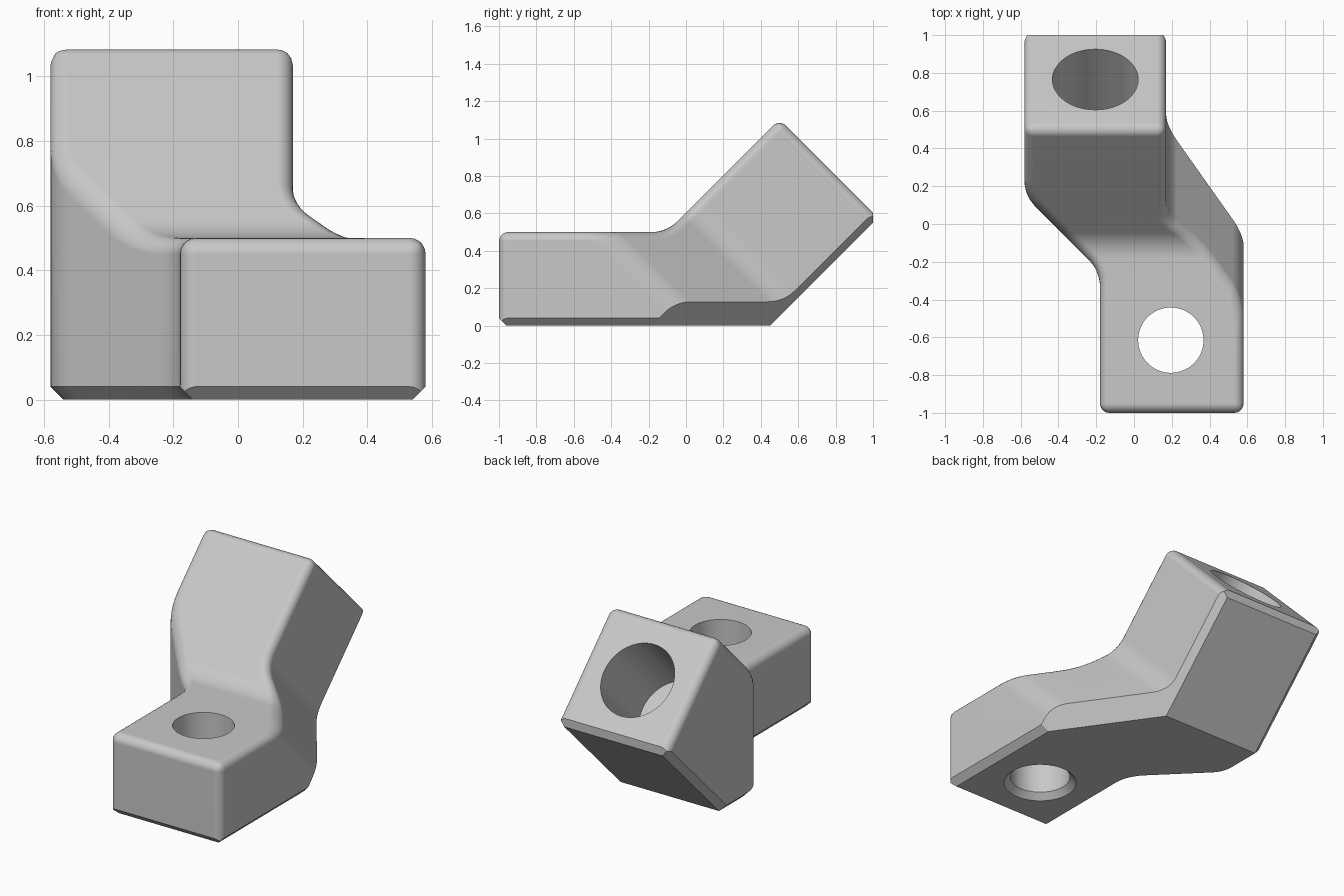
import bpy, bmesh, math
from mathutils import Vector

H = math.sqrt(0.5)
FILLET, CHAMFER, BEND = 0.05, 0.04, 0.2

cube = bpy.data.objects.get("Cube")
if cube:
    bpy.data.objects.remove(cube, do_unlink=True)


def rounded(corners, steps=6):
    """2D outline; corners given as (x, y, radius) become arcs."""
    pts = [Vector(c[:2]) for c in corners]
    out = []
    for i, c in enumerate(corners):
        p = pts[i]
        if len(c) < 3:
            out.append(p)
            continue
        u = (pts[i - 1] - p).normalized()
        v = (pts[(i + 1) % len(pts)] - p).normalized()
        half = u.angle(v) / 2
        r = c[2]
        t = r / math.tan(half)
        centre = p + (u + v).normalized() * (r / math.sin(half))
        a, b = p + u * t - centre, p + v * t - centre
        for k in range(steps + 1):
            out.append(centre + a.lerp(b, k / steps).normalized() * r)
    return out


def loft(name, rings):
    """Closed solid through matching rings of 3D points."""
    bm = bmesh.new()
    loops = [[bm.verts.new(p) for p in ring] for ring in rings]
    n = len(loops[0])
    for lo, hi in zip(loops, loops[1:]):
        for i in range(n):
            j = (i + 1) % n
            bm.faces.new((lo[i], lo[j], hi[j], hi[i]))
    bm.faces.new(loops[0])
    bm.faces.new(loops[-1])
    bmesh.ops.recalc_face_normals(bm, faces=bm.faces)
    mesh = bpy.data.meshes.new(name)
    bm.to_mesh(mesh)
    bm.free()
    obj = bpy.data.objects.new(name, mesh)
    bpy.context.scene.collection.objects.link(obj)
    return obj


def cut(target, cutter):
    cutter.hide_render = True
    mod = target.modifiers.new("cut", 'BOOLEAN')
    mod.operation = 'DIFFERENCE'
    mod.solver = 'EXACT'
    mod.object = cutter
    bpy.context.view_layer.objects.active = target
    bpy.ops.object.modifier_apply(modifier=mod.name)
    bpy.data.objects.remove(cutter, do_unlink=True)


def circle(radius, centre, u, v, n=64):
    angles = [2 * math.pi * i / n for i in range(n)]
    return [centre + u * radius * math.cos(a) + v * radius * math.sin(a) for a in angles]


# Bent side profile, wider than needed
side = rounded([(-1, 0), (-1, 0.5), (-0.104, 0.5, 0.19), (0.5, 1.104),
                (1.0265, 0.5775), (0.449, 0)])
body = loft("offset_bracket", [[(x, p.x, p.y) for p in side] for x in (-1, 1)])


# Left wall: upright, stepping sideways at 45 degrees
def left_outline(o):
    return rounded([(-0.58 + o, 3), (-0.58 + o, 0.15 + 0.414 * o, BEND - o),
                    (-0.18 + o, -0.25 + 0.414 * o, BEND + o),
                    (-0.18 + o, -3), (-3, -3), (-3, 3)])


def left_cutter(levels):
    return loft("left_cutter", [[(p.x, p.y, z) for p in left_outline(o)] for z, o in levels])


cut(body, left_cutter([(-1, 0), (3, 0)]))

# Right wall: steps sideways square to the tilted arm
right = rounded([(0.58, -3), (0.58, 0.05, BEND), (0.17, 0.46, BEND),
                 (0.17, 4), (3, 4), (3, -3)])
cut(body, loft("right_cutter", [[(p.x, p.y * H + t, p.y * H - t) for p in right]
                                for t in (-4, 4)]))

# Round every sharp edge that does not touch the underside
bm = bmesh.new()
bm.from_mesh(body.data)
bmesh.ops.remove_doubles(bm, verts=bm.verts, dist=0.0005)
bmesh.ops.dissolve_limit(bm, angle_limit=math.radians(0.5), verts=bm.verts, edges=bm.edges)
bm.normal_update()
sharp = [e for e in bm.edges if len(e.link_faces) == 2
         and e.calc_face_angle(0) > math.radians(35)
         and all(f.normal.z > -0.5 for f in e.link_faces)]
bmesh.ops.bevel(bm, geom=sharp, offset=FILLET, offset_type='OFFSET', segments=5,
                profile=0.5, affect='EDGES', clamp_overlap=False, loop_slide=True)
bm.to_mesh(body.data)
bm.free()

# Chamfer along the lower left edge
cut(body, left_cutter([(-0.05, CHAMFER + 0.05), (CHAMFER + 0.05, -0.05)]))

# Flat chamfers on the other lower edges: (outward normal, point on plane)
planes = [((0, -1, -1), (0, -1, CHAMFER)),
          ((1, 0, -1), (0.58, 0, CHAMFER)),
          ((1, H, -H), (0.45, 0, 0)),
          ((-1, H, -H), (-0.8575, 0, 0)),
          ((0, 1, 0), (0, 1, 0))]
bm = bmesh.new()
bm.from_mesh(body.data)
for normal, point in planes:
    bmesh.ops.bisect_plane(bm, geom=bm.verts[:] + bm.edges[:] + bm.faces[:], dist=1e-5,
                           plane_co=point, plane_no=Vector(normal).normalized(),
                           clear_outer=True)
    rim = [e for e in bm.edges if e.is_boundary]
    if rim:
        bmesh.ops.holes_fill(bm, edges=rim, sides=0)
bmesh.ops.recalc_face_normals(bm, faces=bm.faces)
bm.to_mesh(body.data)
bm.free()

# Upright through hole, countersunk from below
X, Y, Z = Vector((1, 0, 0)), Vector((0, 1, 0)), Vector((0, 0, 1))
foot = Vector((0.195, -0.615, 0))
cut(body, loft("foot_hole", [circle(r, foot + Z * z, X, Y)
                             for z, r in ((-0.05, 0.26), (0.037, 0.173), (1, 0.173))]))

# Blind hole down the tilted arm
axis = Vector((0, H, H))
mouth = Vector((-0.205, 0.765, 0.839))
cut(body, loft("arm_hole", [circle(0.227, mouth + axis * d, X, Vector((0, H, -H)))
                            for d in (-0.53, 0.3)]))

# Single grey colour
grey = bpy.data.materials.new("plain_grey")
grey.use_nodes = True
colour = (0.58, 0.58, 0.58, 1)
grey.diffuse_color = colour
grey.node_tree.nodes["Principled BSDF"].inputs["Base Color"].default_value = colour
body.data.materials.clear()
body.data.materials.append(grey)
for poly in body.data.polygons:
    poly.material_index = 0

# Smooth curved faces, keep hard edges
bpy.ops.object.select_all(action='DESELECT')
body.select_set(True)
bpy.context.view_layer.objects.active = body
bpy.ops.object.shade_smooth_by_angle(angle=math.radians(25))
weighted = body.modifiers.new("weighted_normals", 'WEIGHTED_NORMAL')
weighted.keep_sharp = True
